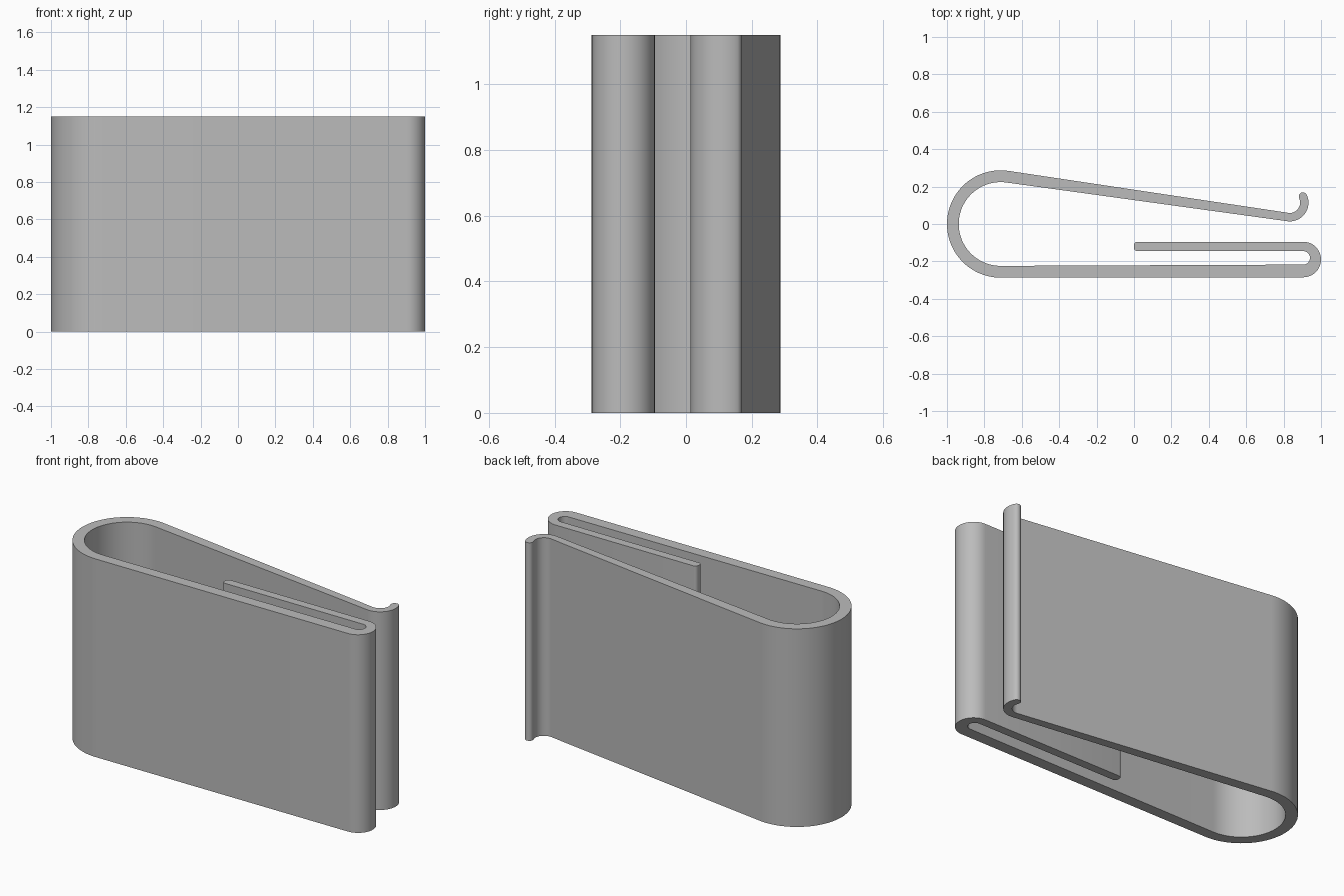
import bpy, bmesh, math

if "Cube" in bpy.data.objects:
    bpy.data.objects.remove(bpy.data.objects["Cube"])

HEIGHT = 1.15
pairs = []  # matching (left, right) edge points along the bent strip


def bend(c1, r1, c2, r2, a0, a1, steps):
    """Add an arc whose two edges have their own centres and radii (degrees)."""
    for i in range(steps + 1):
        a = math.radians(a0 + (a1 - a0) * i / steps)
        ca, sa = math.cos(a), math.sin(a)
        pairs.append(((c1[0] + r1 * ca, c1[1] + r1 * sa),
                      (c2[0] + r2 * ca, c2[1] + r2 * sa)))


# Inner tongue with softened tip corners
for i in range(5):
    a = math.radians(90 * i / 4)
    x, h = 0.018 * (1 - math.sin(a)), 0.007 + 0.018 * math.cos(a)
    pairs.insert(0, ((x, -0.12 + h), (x, -0.12 - h)))

# Small return bend, then large spring bend
bend((0.905, -0.19), 0.095, (0.905, -0.181), 0.036, 90, -90, 24)
bend((-0.713, 0.0), 0.287, (-0.713, 0.0), 0.224, 270, 82, 48)

# Sloping arm ends in a hook curling the other way
hook = (0.833, 0.114)
bend(hook, 0.055, hook, 0.1, 262, 385, 24)

# Rounded hook tip
end = math.radians(25)
radial = (math.cos(end), math.sin(end))
along = (-radial[1], radial[0])
mid = [hook[k] + 0.0775 * radial[k] for k in range(2)]
for i in range(1, 7):
    a = math.radians(i * 14)
    w, d = 0.0225 * math.cos(a), 0.0225 * math.sin(a)
    pairs.append(tuple(tuple(mid[k] + s * w * radial[k] + d * along[k]
                             for k in range(2)) for s in (-1, 1)))

# The strip is filled in section and raised to full height
bm = bmesh.new()
rows = [[bm.verts.new((x, y, 0)) for x, y in p] for p in pairs]
for a, b in zip(rows, rows[1:]):
    bm.faces.new((a[0], b[0], b[1], a[1]))
raised = bmesh.ops.extrude_face_region(bm, geom=bm.faces[:], use_keep_orig=True)
top = [v for v in raised["geom"] if isinstance(v, bmesh.types.BMVert)]
bmesh.ops.translate(bm, verts=top, vec=(0, 0, HEIGHT))
bmesh.ops.recalc_face_normals(bm, faces=bm.faces[:])

mesh = bpy.data.meshes.new("spring_clip")
bm.to_mesh(mesh)
bm.free()
clip = bpy.data.objects.new("spring_clip", mesh)
bpy.context.collection.objects.link(clip)

grey = bpy.data.materials.new("plain grey")
grey.diffuse_color = (0.5, 0.5, 0.5, 1)
grey.use_nodes = True
grey.node_tree.nodes["Principled BSDF"].inputs["Base Color"].default_value = grey.diffuse_color
mesh.materials.append(grey)

bpy.context.view_layer.objects.active = clip
clip.select_set(True)
bpy.ops.object.shade_smooth_by_angle(angle=math.radians(30))
